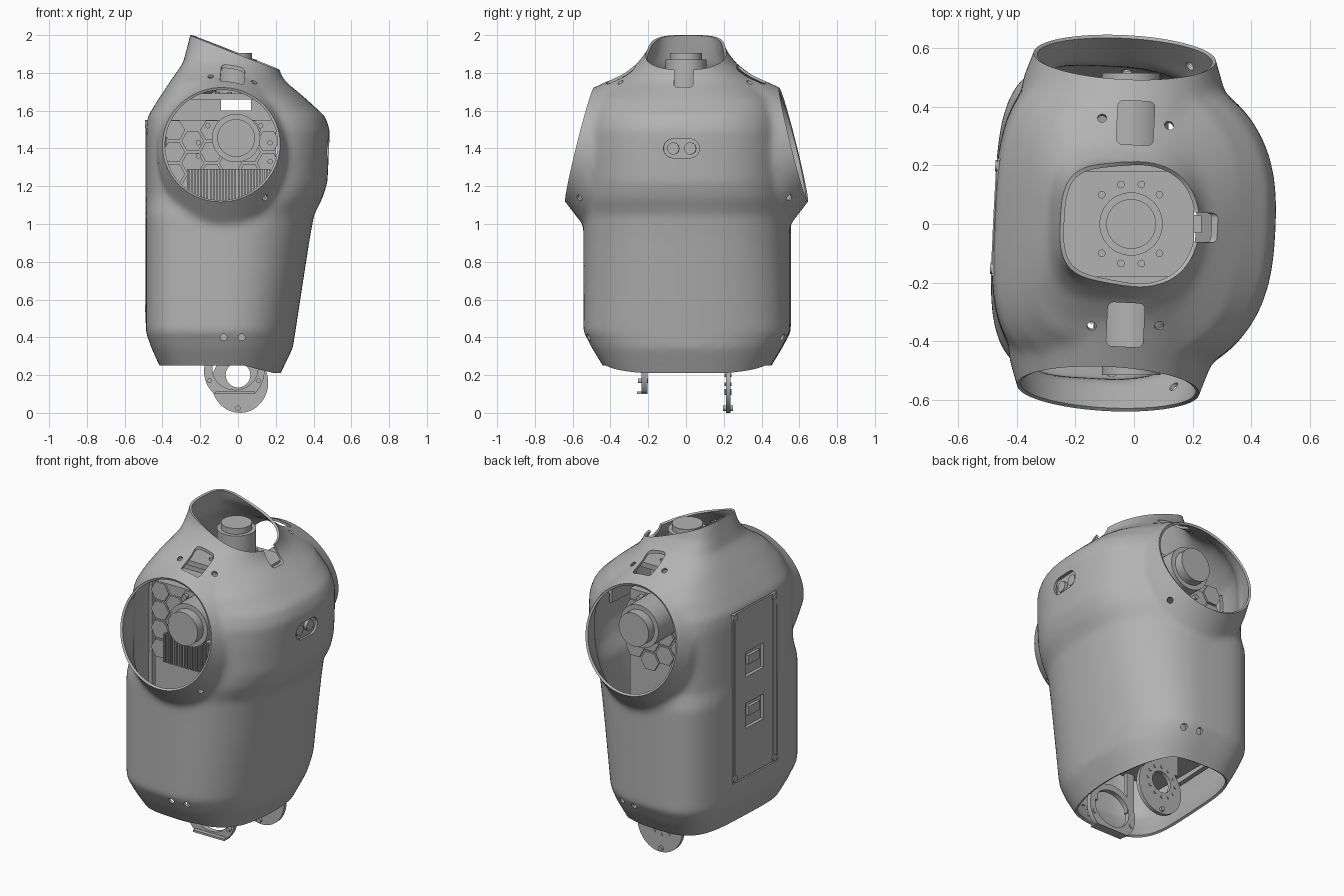
import bpy, bmesh
from math import cos, sin, pi, atan2, radians
from mathutils import Vector, Matrix

if "Cube" in bpy.data.objects:
    bpy.data.objects.remove(bpy.data.objects["Cube"])

grey = bpy.data.materials.new("plain grey")
grey.use_nodes = True
grey.diffuse_color = (0.45, 0.45, 0.45, 1)
for node in grey.node_tree.nodes:
    if node.type == 'BSDF_PRINCIPLED':
        node.inputs["Base Color"].default_value = grey.diffuse_color

SHELL_TURN = -0.05   # the outer shell sits slightly turned on its chassis


def link(name, bm):
    mesh = bpy.data.meshes.new(name)
    bm.to_mesh(mesh)
    bm.free()
    obj = bpy.data.objects.new(name, mesh)
    bpy.context.scene.collection.objects.link(obj)
    return obj


def finish(name, bm, turn=0.0, angle=35):
    obj = link(name, bm)
    obj.data.materials.clear()
    obj.data.materials.append(grey)
    obj.data.shade_smooth()
    obj.data.set_sharp_from_angle(angle=radians(angle))
    obj.rotation_euler.z = turn


def apply_mods(bm, mods):
    """Run (type, settings) modifiers on bm and return the result."""
    obj = link("helper", bm)
    for kind, settings in mods:
        mod = obj.modifiers.new(kind, kind)
        for key, value in settings.items():
            setattr(mod, key, value)
    deps = bpy.context.evaluated_depsgraph_get()
    deps.update()
    out = bmesh.new()
    out.from_mesh(obj.evaluated_get(deps).to_mesh())
    bpy.data.objects.remove(obj)
    return out


def cut(bm, cutter_bm):
    cutter = link("cutter", cutter_bm)
    cutter.hide_render = True
    out = apply_mods(bm, [('BOOLEAN', dict(operation='DIFFERENCE', solver='EXACT', object=cutter))])
    bpy.data.objects.remove(cutter)
    return out


def box(bm, x, y, z, axis=None, bevel=0.0):
    lo, hi = Vector((x[0], y[0], z[0])), Vector((x[1], y[1], z[1]))
    m = Matrix.Translation((lo + hi) / 2) @ Matrix.Diagonal((*(hi - lo), 1))
    verts = bmesh.ops.create_cube(bm, size=1, matrix=m)["verts"]
    if bevel:   # round the edges that run along one axis
        edges = [e for e in {e for v in verts for e in v.link_edges}
                 if abs((e.verts[0].co - e.verts[1].co).normalized()[axis]) > 0.9]
        bmesh.ops.bevel(bm, geom=edges, offset=bevel, segments=6, profile=0.5, affect='EDGES')


def cyl(bm, a, b, radius, sides=40, spin=0.0):
    a, b = Vector(a), Vector(b)
    turn = (b - a).to_track_quat('Z', 'Y').to_matrix().to_4x4() @ Matrix.Rotation(spin, 4, 'Z')
    bmesh.ops.create_cone(bm, cap_ends=True, segments=sides, radius1=radius, radius2=radius,
                          depth=(b - a).length, matrix=Matrix.Translation((a + b) / 2) @ turn)


def loft(bm, loops, closed=False):
    """Skin rows of points; cap the ends unless the rows close on themselves."""
    rows = [[bm.verts.new(p) for p in loop] for loop in loops]
    for low, high in zip(rows, rows[1:] + (rows[:1] if closed else [])):
        for i in range(len(low)):
            j = (i + 1) % len(low)
            bm.faces.new((low[i], low[j], high[j], high[i]))
    if not closed:
        bm.faces.new(rows[0][::-1])
        bm.faces.new(rows[-1])
    bmesh.ops.recalc_face_normals(bm, faces=bm.faces)


def angles(count):
    return [2 * pi * i / count for i in range(count)]


def ring_plate(bm, outer, inner, y, floor=-1.0):
    """Flat plate facing y: elliptical outline (x, z, rx, rz) with a round hole."""
    loft(bm, [[(cx + rx * cos(t), yy, max(floor, cz + rz * sin(t))) for t in angles(48)]
              for (cx, cz, rx, rz), yy in ((outer, y[0]), (outer, y[1]), (inner, y[1]), (inner, y[0]))],
         closed=True)


# Torso volume: horizontal sections (z, back x, front x, half width)
SECTIONS = [(.12, -.345, .175, .37), (.25, -.41, .24, .445), (.34, -.45, .288, .5),
            (.43, -.481, .302, .547), (.6, -.481, .328, .547), (.92, -.481, .378, .547),
            (1.05, -.481, .402, .547), (1.14, -.481, .447, .547), (1.22, -.481, .472, .545),
            (1.38, -.481, .48, .545), (1.5, -.481, .485, .535), (1.57, -.473, .46, .515),
            (1.66, -.418, .362, .485), (1.75, -.359, .257, .405), (1.79, -.332, .23, .34),
            (1.85, -.29, .215, .262), (1.92, -.272, .207, .208), (2.0, -.252, .20, .186),
            (2.08, -.235, .20, .175)]
MID_X = -0.08


def section(z, back, front, half):
    points = []
    back_power = 4 if z < 1.1 else 3.2
    front_power = 2.4 if z < 1.1 else 2.55 if z < 1.7 else 2.0
    for t in angles(72):
        c, s = cos(t), sin(t)
        power = 2 / (back_power if c < 0 else front_power)
        reach = (front - MID_X) if c > 0 else (back - MID_X)
        points.append((MID_X + reach * abs(c) ** power,
                       half * abs(s) ** power * (1 if s > 0 else -1), z))
    return points


body = bmesh.new()
loft(body, [section(*row) for row in SECTIONS])

# Flared shoulder collars: (depth along the axis, half width, half height)
COLLAR = [(-.3, .27, .36), (-.18, .345, .455), (-.1, .345, .392), (.06, .293, .265)]
tilt = atan2(.15, .6)
shoulders = []
for side in (1, -1):
    centre = Vector((-.06, side * .567, 1.42))
    axis = Vector((0, side * cos(tilt), sin(tilt)))
    up = Vector((0, -side * sin(tilt), cos(tilt)))
    shoulders.append((centre, axis))
    loft(body, [[centre + axis * d + Vector((rx * cos(t), 0, 0)) + up * rz * sin(t)
                 for t in angles(72)] for d, rx, rz in COLLAR])

# Blend the volumes, then open the shoulders, neck and waist with plane cuts
body = apply_mods(body, [('REMESH', dict(mode='VOXEL', voxel_size=.018, use_smooth_shade=True)),
                         ('SMOOTH', dict(factor=.5, iterations=8))])
openings = shoulders + [(Vector((-.25, 0, 2.0)), Vector((.18, 0, .46))),
                        (Vector((0, 0, .252)), Vector((0, 0, -1)))]
for point, normal in openings:
    bmesh.ops.bisect_plane(body, geom=body.verts[:] + body.edges[:] + body.faces[:], dist=1e-4,
                           plane_co=point, plane_no=normal.normalized(), clear_outer=True)
# Let the waist hem dip at the front
for v in body.verts:
    if v.co.z < .33 and v.co.x > .05:
        dip = .042 * min(1, (v.co.x - .05) / .17) * (.33 - v.co.z) / .078
        v.co.z -= dip
        v.co.x -= dip * .4
body = apply_mods(body, [('SOLIDIFY', dict(thickness=.014, offset=-1))])

# Openings through the shell: neck notch, chest slot, back hatch, top windows, screw holes
HATCH = (.53, 1.555)
holes = bmesh.new()
box(holes, (.14, .3), (-.05, .05), (1.725, 1.95), 0, .015)
box(holes, (.40, .6), (-.095, .095), (1.35, 1.45), 0, .049)
box(holes, (-.6, -.40), (-.2, .2), HATCH)
for side in (1, -1):
    box(holes, (-.075, .051), sorted((side * .27, side * .42)), (1.62, 1.95), 2, .02)
    for x in (-.127, .103):
        cyl(holes, (x, side * .32, 1.7), (x, side * .39, 1.86), .016, 16)
    for x in (-.05, .045):
        cyl(holes, (x, side * .42, .4), (x, side * .7, .4), .018, 16)
    cyl(holes, (.13, side * .52, 1.16), (.25, side * .62, 1.10), .017, 16)
finish("torso_shell", cut(body, holes), SHELL_TURN, 40)

# Back hatch with two grip pockets, side rails and corner latches
hatch, pockets = bmesh.new(), bmesh.new()
box(hatch, (-.477, -.445), (-.195, .195), (HATCH[0] + .005, HATCH[1] - .005))
for z in (.90, 1.21):
    box(pockets, (-.5, -.457), (-.08, .08), (z - .075, z + .075))
hatch = cut(hatch, pockets)
for z in (.90, 1.21):
    box(hatch, (-.474, -.455), (-.05, .05), (z - .01, z + .045))
for side in (1, -1):
    box(hatch, (-.48, -.465), sorted((side * .165, side * .18)), (.56, 1.52))
    for z in (.555, 1.53):
        cyl(hatch, (-.46, side * .175, z), (-.483, side * .175, z), .02, 16)
finish("back_hatch", hatch, SHELL_TURN)

# Chest sensor plate behind the slot
sensor = bmesh.new()
box(sensor, (.43, .447), (-.11, .11), (1.335, 1.465))
for y in (-.045, .045):
    cyl(sensor, (.44, y, 1.4), (.466, y, 1.4), .032, 24)
finish("chest_sensor", sensor, SHELL_TURN)

# Chassis block with hexagonal pads on both flanks and a centre web under the neck
chassis = bmesh.new()
box(chassis, (-.38, .2), (-.25, .25), (.5, 1.55))
box(chassis, (-.38, .22), (-.03, .03), (1.54, 1.6))
for x in ((-.38, -.09), (.07, .23)):
    box(chassis, x, (-.03, .03), (1.59, 1.67))
for side in (1, -1):
    for col in range(6):
        for row in range(4):
            x, z = -.34 + col * .1, 1.15 + row * .1155 + (col % 2) * .0577
            if z < 1.5:
                cyl(chassis, (x, side * .24, z), (x, side * .262, z), .06, 6, pi / 6)
    for x, z in ((-.21, 1.36), (-.21, 1.43), (.17, 1.33), (.17, 1.43), (-.16, 1.52), (.12, 1.52)):
        cyl(chassis, (x, side * .24, z), (x, side * .285, z), .014, 12)
finish("chassis", chassis)

# Cooling fins
fins = bmesh.new()
box(fins, (-.27, .17), (-.29, -.24), (1.12, 1.29))
for i in range(27):
    x = -.265 + i * .0165
    box(fins, (x, x + .008), (-.34, -.28), (1.12, 1.29))
finish("cooling_fins", fins)

# Neck deck with screws, and the neck motor
deck = bmesh.new()
box(deck, (-.26, .205), (-.18, .18), (1.66, 1.69), 2, .04)
for side in (1, -1):
    for x, y in ((-.11, .1), (-.045, .135), (.025, .135), (.087, .1)):
        cyl(deck, (x, side * y, 1.68), (x, side * y, 1.70), .013, 12)
finish("neck_deck", deck)
motor = bmesh.new()
cyl(motor, (-.01, 0, 1.685), (-.01, 0, 1.87), .108)
cyl(motor, (-.01, 0, 1.86), (-.01, 0, 1.905), .085)
finish("neck_motor", motor)

# Shoulder motors
for name, side in (("left_arm_motor", 1), ("right_arm_motor", -1)):
    motor = bmesh.new()
    cyl(motor, (-.01, side * .24, 1.455), (-.01, side * .46, 1.455), .128)
    cyl(motor, (-.01, side * .45, 1.455), (-.01, side * .515, 1.455), .1)
    finish(name, motor)

# Hip brackets hanging below the waist
disc = bmesh.new()
ring_plate(disc, (.01, .16, .15, .16), (0, .2, .065, .065), (.212, .235))
for t in angles(12):
    x, z = .095 * cos(t), .2 + .095 * sin(t)
    cyl(disc, (x, .205, z), (x, .24, z), .009, 10)
cyl(disc, (0, .195, .025), (0, .25, .025), .014, 12)
box(disc, (-.12, .14), (.214, .233), (.28, .52))
finish("hip_disc", disc)

hoop = bmesh.new()
ring_plate(hoop, (-.02, .22, .16, .16), (-.015, .232, .12, .11), (-.235, -.205), .1)
box(hoop, (-.12, .09), (-.26, -.205), (.1, .112))
for x in (-.15, .11):
    box(hoop, (x - .025, x + .025), (-.235, -.207), (.25, .52))
    cyl(hoop, (x, -.255, .17), (x, -.2, .17), .013, 12)
finish("hip_hoop", hoop)
